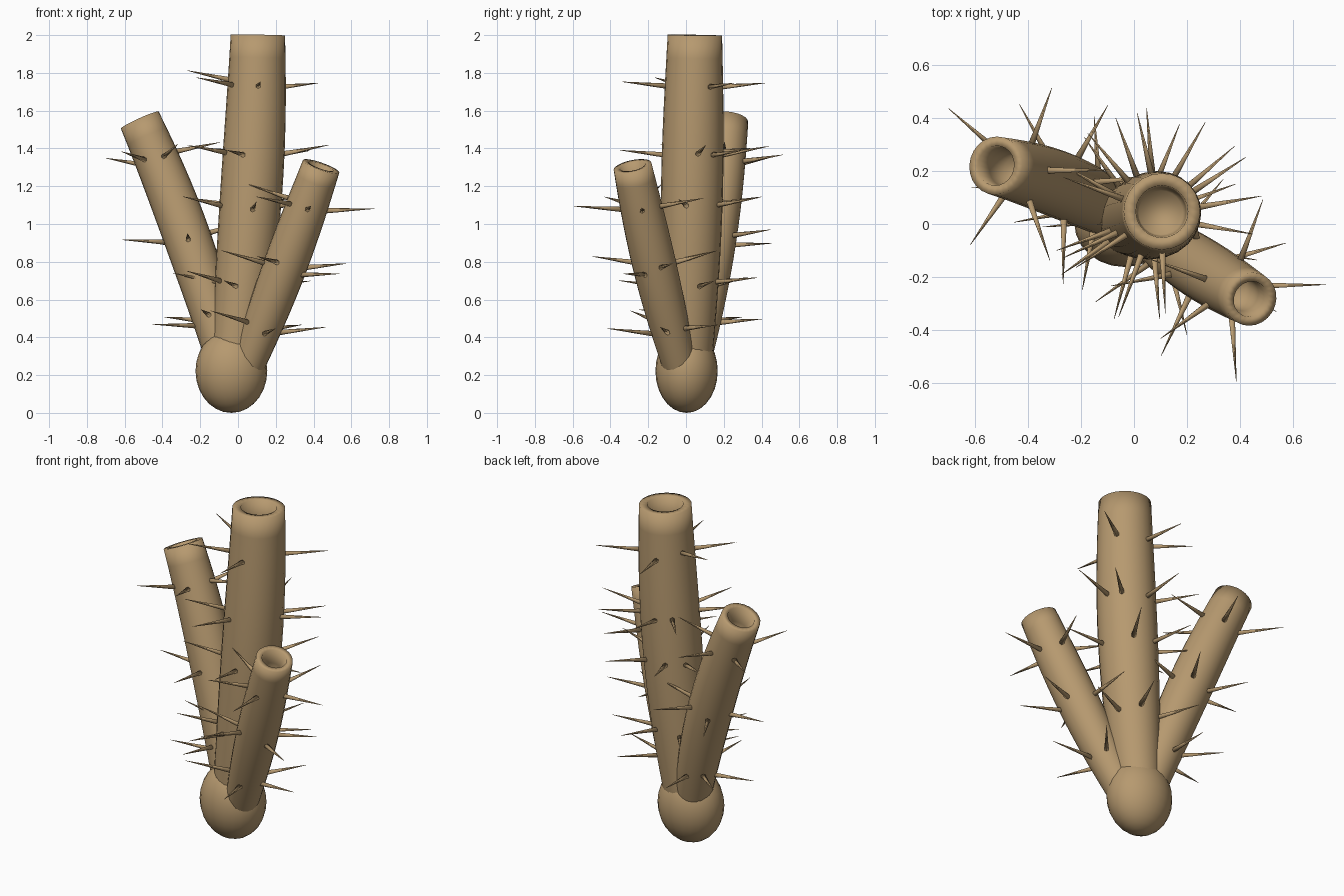
import bpy, bmesh, math, random
from mathutils import Vector, Matrix

random.seed(4)
cube = bpy.data.objects.get("Cube")
if cube:
    bpy.data.objects.remove(cube)

# One sandy colour for everything
sand = bpy.data.materials.new("sandy_tan")
colour = (0.47, 0.32, 0.16, 1)
sand.use_nodes = True
sand.diffuse_color = colour
bsdf = next(n for n in sand.node_tree.nodes if n.type == 'BSDF_PRINCIPLED')
bsdf.inputs["Base Color"].default_value = colour
bsdf.inputs["Roughness"].default_value = 0.9


def finish(name, bm):
    bmesh.ops.recalc_face_normals(bm, faces=bm.faces)
    for f in bm.faces:
        f.smooth = True
    mesh = bpy.data.meshes.new(name)
    bm.to_mesh(mesh)
    bm.free()
    mesh.materials.append(sand)
    obj = bpy.data.objects.new(name, mesh)
    bpy.context.collection.objects.link(obj)


def centre(path, t):
    """Point on the parabola through three path points."""
    a, b, c = path
    return a * (1 - t) * (1 - 2 * t) + b * 4 * t * (1 - t) + c * t * (2 * t - 1)


def tangent(path, t):
    return (centre(path, t + 0.01) - centre(path, t - 0.01)).normalized()


def swell(t):
    """Narrow foot, fuller middle, slightly drawn-in mouth."""
    return 0.85 + 0.15 * t + 0.21 * math.sin(math.pi * t)


def make_tube(name, path, radius, bore, steps=15, sides=24):
    bm = bmesh.new()
    length = (path[2] - path[0]).length
    # Outer wall, then over the rim and down into the hollow
    profile = [(i / steps, radius * swell(i / steps)) for i in range(steps + 1)]
    profile += [(1, bore), (1 - 0.1 / length, bore * 0.95), (1 - 0.22 / length, bore * 0.85)]
    rings = []
    for t, r in profile:
        d = tangent(path, t)
        u = Vector((0, 1, 0)).cross(d).normalized()
        v = d.cross(u)
        p = centre(path, t)
        angles = [2 * math.pi * k / sides for k in range(sides)]
        rings.append([bm.verts.new(p + r * (u * math.cos(a) + v * math.sin(a))) for a in angles])
    for low, high in zip(rings, rings[1:]):
        for k in range(sides):
            n = (k + 1) % sides
            bm.faces.new((low[k], low[n], high[n], high[k]))
    bm.faces.new(rings[0])
    bm.faces.new(rings[-1])
    finish(name, bm)


def make_spines(name, path, radius, rows):
    bm = bmesh.new()
    for z, bearings in rows:
        for bearing in bearings:
            t = (z + random.uniform(-0.02, 0.02) - path[0].z) / (path[2].z - path[0].z)
            d = tangent(path, t)
            a = math.radians(bearing)
            out = Vector((math.cos(a), math.sin(a), 0))
            side = (out - d * out.dot(d)).normalized()
            root = centre(path, t) + side * (radius * swell(t) - 0.02)
            aim = (out + side * 0.3 + Vector((0, 0, random.uniform(0.1, 0.3)))).normalized()
            size = random.uniform(0.24, 0.27)
            place = Matrix.Translation(root + aim * size / 2) @ aim.to_track_quat('Z', 'Y').to_matrix().to_4x4()
            bmesh.ops.create_cone(bm, cap_ends=True, segments=6, radius1=0.015,
                                  radius2=0.001, depth=size, matrix=place)
    finish(name, bm)


# Bulbous foot
bm = bmesh.new()
bmesh.ops.create_uvsphere(bm, u_segments=24, v_segments=14, radius=1,
                          matrix=Matrix.Translation((-0.035, 0.003, 0.222)) @ Matrix.Diagonal((0.19, 0.165, 0.222, 1)))
finish("bulb_base", bm)

# Three hollow tubes: path, outer radius, bore, spine rows (height, bearings)
tubes = {
    "tall": (((-0.03, 0.01, 0.2), (0.065, 0.03, 1.1), (0.105, 0.047, 2.0)), 0.144, 0.098, (
        (1.74, (33, 103, 160, 213, 273)),
        (1.36, (10, 41, 95, 130, 205, 250)),
        (1.09, (350, 60, 110, 150, 200, 275)),
        (0.68, (20, 68, 125, 185, 215, 255)))),
    "right": (((-0.05, 0.02, 0.2), (-0.25, 0.135, 0.875), (-0.52, 0.22, 1.55)), 0.11, 0.075, (
        (1.34, (0, 70, 140, 235, 290)),
        (0.92, (5, 60, 120, 180, 270)),
        (0.5, (95, 140, 190, 260)))),
    "left": (((0.03, -0.02, 0.2), (0.24, -0.16, 0.752), (0.44, -0.283, 1.305)), 0.102, 0.068, (
        (1.1, (0, 70, 160, 215, 275)),
        (0.78, (15, 330, 100, 190, 245)),
        (0.45, (350, 50, 215, 285)))),
}
for label, (points, radius, bore, rows) in tubes.items():
    path = [Vector(p) for p in points]
    make_tube(label + "_tube", path, radius, bore)
    make_spines(label + "_tube_spines", path, radius, rows)
